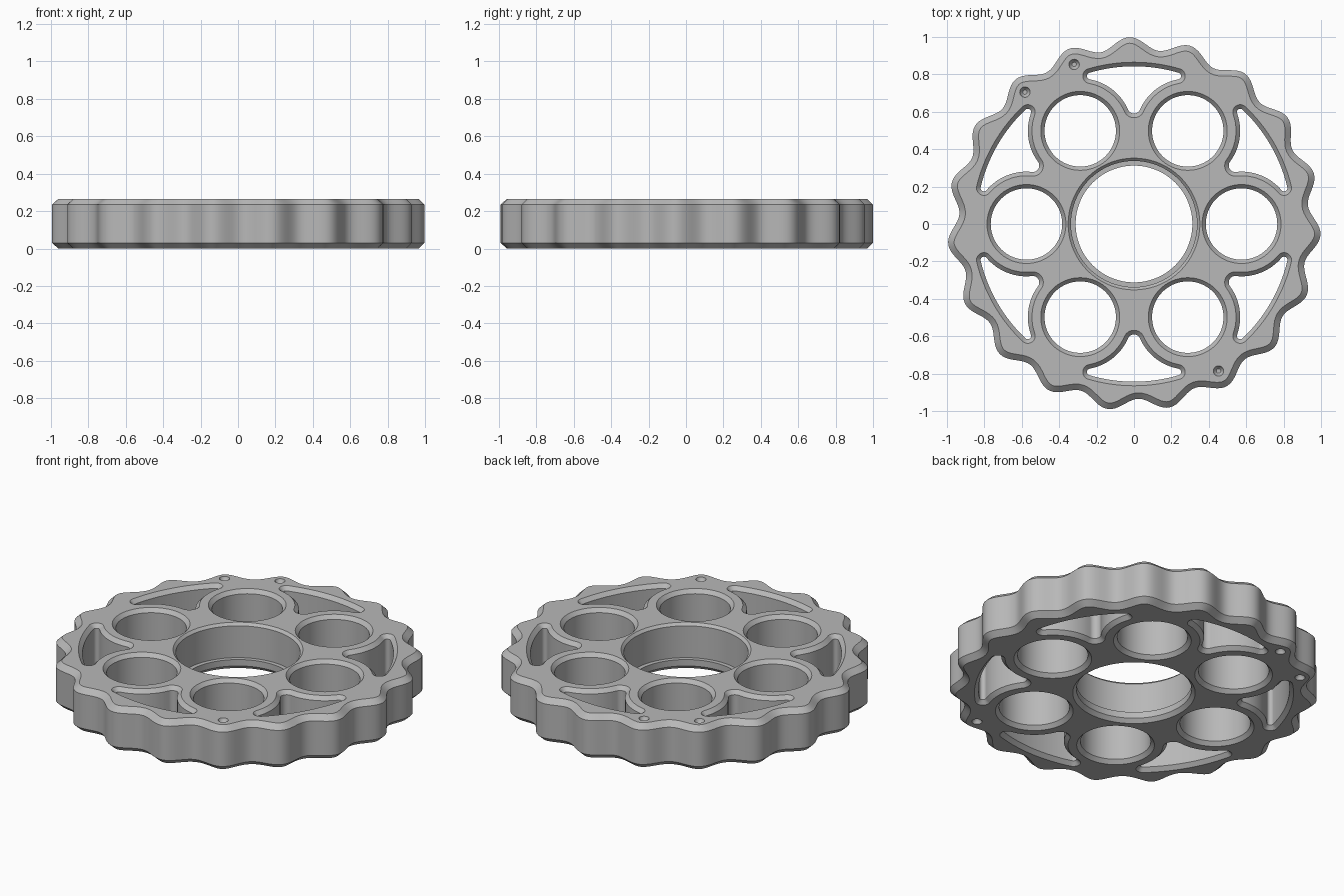
import bpy
import bmesh
from math import sin, cos, pi, radians, atan2, acos, sqrt, tau
from mathutils import Vector, Matrix

cube = bpy.data.objects.get("Cube")
if cube:
    bpy.data.objects.remove(cube, do_unlink=True)

THICK = 0.265
LOBES = 19
HOLE_ORBIT = 0.575

steel = bpy.data.materials.new("plain grey metal")
steel.use_nodes = True
grey = (0.48, 0.48, 0.48, 1)
steel.diffuse_color = grey
steel.node_tree.nodes["Principled BSDF"].inputs["Base Color"].default_value = grey


def polar(r, a):
    return Vector((r * cos(a), r * sin(a)))


def arc(centre, r, start, end, n):
    """Points along an arc, leaving out the last one."""
    return [centre + polar(r, start + (end - start) * i / n) for i in range(n)]


def heading(v):
    return atan2(v.y, v.x)


def grow(loop, d):
    """Offset a counter-clockwise outline outwards by d."""
    out = []
    for i, p in enumerate(loop):
        t = (loop[(i + 1) % len(loop)] - loop[i - 1]).normalized()
        out.append(p + Vector((t.y, -t.x)) * d)
    return out


def wavy_outline():
    n = LOBES * 18
    phase = radians(91.4)
    return [polar(0.967 + 0.032 * cos(LOBES * (tau * i / n - phase)), tau * i / n)
            for i in range(n)]


def pocket_outline():
    """Rounded pocket on the +y axis, nestled between two round holes."""
    rim, clear, corner, neck = 0.865, 0.258, 0.04, 0.056
    hole = polar(HOLE_ORBIT, pi / 3)
    low = Vector((0, hole.y + sqrt((clear + neck) ** 2 - hole.x ** 2)))
    reach = rim - corner
    spread = acos((reach ** 2 + HOLE_ORBIT ** 2 - (clear + corner) ** 2)
                  / (2 * reach * HOLE_ORBIT))
    tip = polar(reach, pi / 3 + spread)
    half = arc(low, neck, -pi / 2, heading(hole - low), 8)
    half += arc(hole, clear, heading(low - hole), heading(tip - hole), 12)
    half += arc(tip, corner, heading(hole - tip), heading(tip), 12)
    half += arc(Vector((0, 0)), rim, heading(tip), pi / 2, 8)
    mirrored = [Vector((-p.x, p.y)) for p in reversed(half[1:])]
    return half + [Vector((0, rim))] + mirrored


bm = bmesh.new()
top_edges, bottom_edges = [], []


def wall(loop, rows, cap=False):
    """Skin an outline through (height, offset) rows; keep its rim edges."""
    rings = [[bm.verts.new((p.x, p.y, z)) for p in grow(loop, d)] for z, d in rows]
    n = len(loop)
    for a, b in zip(rings, rings[1:]):
        for i in range(n):
            j = (i + 1) % n
            bm.faces.new((a[i], a[j], b[j], b[i]))
    if cap:
        bm.faces.new(rings[-1])
    for ring, (z, d) in zip(rings, rows):
        if z in (0, THICK):
            store = top_edges if z else bottom_edges
            store += [bm.edges.get((ring[i - 1], ring[i])) for i in range(n)]


def circle(centre, r, n):
    return arc(centre, r, 0, tau, n)


def both_chamfers(c, d):
    """Straight wall with equal chamfers; d is the rim offset."""
    return [(THICK, d), (THICK - c, 0), (c, 0), (0, d)]


# Scalloped outer edge
wall(wavy_outline(), both_chamfers(0.03, -0.032))

# Centre bore with a retaining lip near the bottom
wall(circle(Vector((0, 0)), 0.312, 128),
     [(THICK, 0.04), (THICK - 0.015, 0.025), (0.06, 0.025),
      (0.06, 0), (0.022, 0), (0, 0.02)])

# Six round holes and the six pockets between them
pocket = grow(pocket_outline(), -0.022)
for k in range(6):
    wall(circle(polar(HOLE_ORBIT, k * pi / 3), 0.191, 72), both_chamfers(0.022, 0.02))
    spin = Matrix.Rotation(k * pi / 3, 2)
    wall([spin @ p for p in pocket], both_chamfers(0.022, 0.022))

# Small dimples on both faces
for x, y in ((-0.32, 0.853), (-0.583, 0.705), (0.452, -0.786)):
    for face, into in ((THICK, -1), (0, 1)):
        wall(circle(Vector((x, y)), 0.028, 24),
             [(face, 0), (face + into * 0.014, -0.005),
              (face + into * 0.024, -0.016)], cap=True)

# Flat faces with all openings left out
for edges in (top_edges, bottom_edges):
    bmesh.ops.triangle_fill(bm, use_beauty=True, use_dissolve=False,
                            edges=edges, normal=(0, 0, 1))
bmesh.ops.recalc_face_normals(bm, faces=bm.faces[:])

mesh = bpy.data.meshes.new("scalloped_ring")
bm.to_mesh(mesh)
bm.free()
mesh.materials.append(steel)
ring = bpy.data.objects.new("scalloped_ring", mesh)
bpy.context.collection.objects.link(ring)

bpy.ops.object.select_all(action="DESELECT")
ring.select_set(True)
bpy.context.view_layer.objects.active = ring
bpy.ops.object.shade_smooth_by_angle(angle=radians(28))
